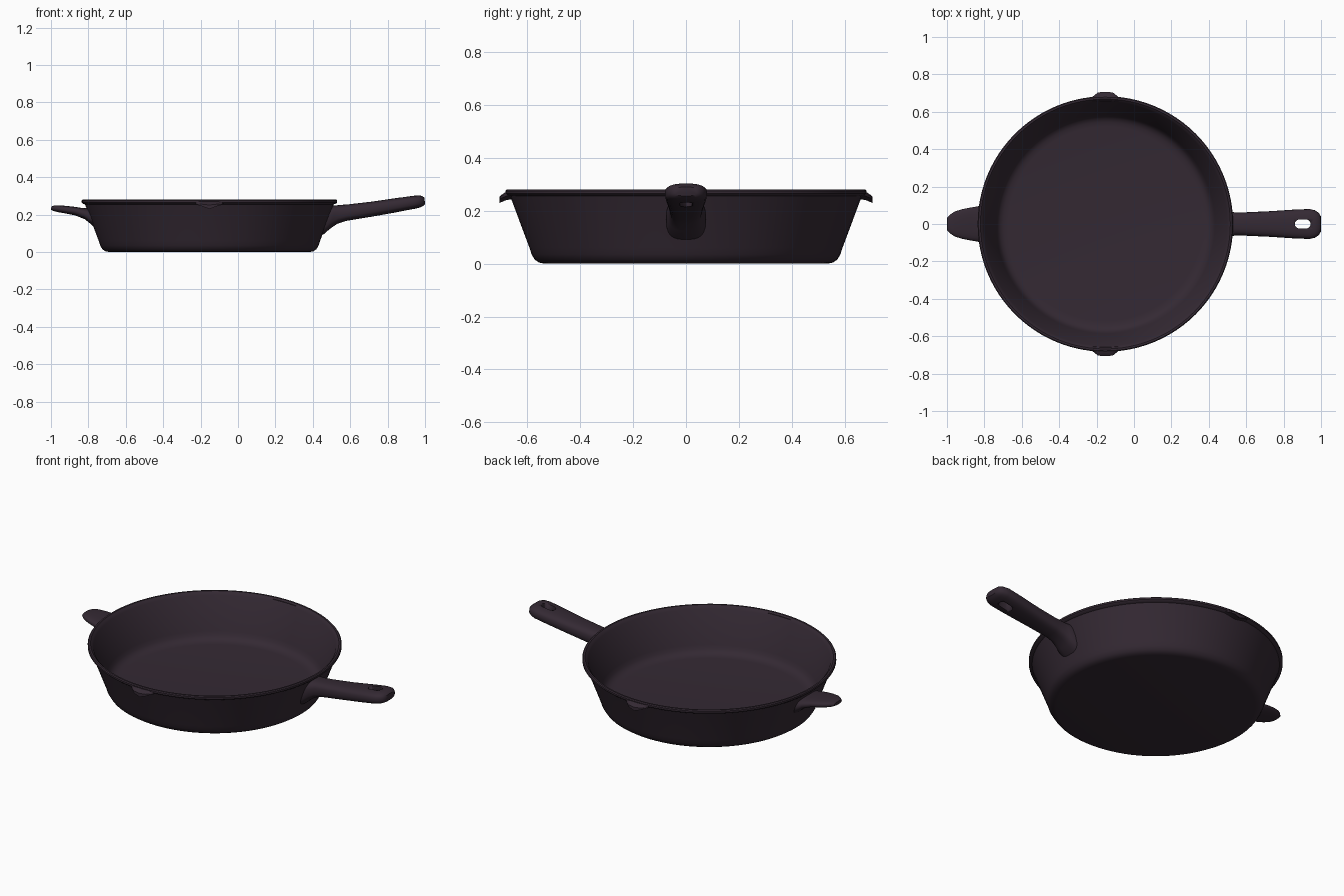
import bpy, bmesh
from math import sin, cos, pi, radians, copysign

cube = bpy.data.objects.get("Cube")
if cube:
    bpy.data.objects.remove(cube, do_unlink=True)

PAN_X = -0.153

# Cast iron colour
iron = bpy.data.materials.new("dark cast iron")
iron.use_nodes = True
colour = (0.034, 0.022, 0.033, 1)
iron.diffuse_color = colour
bsdf = next(n for n in iron.node_tree.nodes if n.type == 'BSDF_PRINCIPLED')
bsdf.inputs["Base Color"].default_value = colour
bsdf.inputs["Roughness"].default_value = 0.6


def finish(bm, name, angle=40):
    bmesh.ops.recalc_face_normals(bm, faces=bm.faces)
    mesh = bpy.data.meshes.new(name)
    bm.to_mesh(mesh)
    bm.free()
    mesh.materials.append(iron)
    ob = bpy.data.objects.new(name, mesh)
    bpy.context.collection.objects.link(ob)
    bpy.ops.object.select_all(action='DESELECT')
    ob.select_set(True)
    bpy.context.view_layer.objects.active = ob
    bpy.ops.object.shade_smooth_by_angle(angle=radians(angle))
    return ob


def bridge(bm, rings):
    for a, b in zip(rings, rings[1:]):
        for i in range(len(a)):
            j = (i + 1) % len(a)
            bm.faces.new((a[i], a[j], b[j], b[i]))
    bm.faces.new(rings[0])
    bm.faces.new(rings[-1])


def lathe(name, profile, sides=96):
    bm = bmesh.new()
    rings = [[bm.verts.new((PAN_X + r * cos(2 * pi * i / sides), r * sin(2 * pi * i / sides), z))
              for i in range(sides)] for r, z in profile]
    bridge(bm, rings)
    return finish(bm, name)


def loft(name, sections, sides=24, power=0.7):
    """Rounded sections: bottom x, bottom z, top x, top z, half width."""
    bm = bmesh.new()
    rings = []
    for xb, zb, xt, zt, w in sections:
        ring = []
        for i in range(sides):
            c, s = cos(2 * pi * i / sides), sin(2 * pi * i / sides)
            c, s = (copysign(abs(v) ** power, v) for v in (c, s))
            t = (s + 1) / 2
            ring.append(bm.verts.new((xb + (xt - xb) * t, w * c, zb + (zt - zb) * t)))
        rings.append(ring)
    bridge(bm, rings)
    return finish(bm, name)


# Pan body: outside, rim bead, inside and cooking floor
lathe("pan_body", [
    (0.535, 0), (0.555, 0.004), (0.572, 0.015), (0.584, 0.035), (0.592, 0.06),
    (0.665, 0.255), (0.677, 0.259), (0.683, 0.265), (0.683, 0.275), (0.678, 0.28),
    (0.668, 0.28), (0.66, 0.272), (0.652, 0.262), (0.586, 0.08), (0.577, 0.058),
    (0.564, 0.043), (0.545, 0.034), (0.52, 0.031)])

# Long handle with a flared root
handle = loft("long_handle", [
    (0.438, 0.085, 0.505, 0.25, 0.075), (0.458, 0.095, 0.515, 0.25, 0.074),
    (0.49, 0.123, 0.53, 0.25, 0.067), (0.53, 0.151, 0.55, 0.252, 0.062),
    (0.58, 0.167, 0.59, 0.255, 0.062), (0.72, 0.19, 0.72, 0.27, 0.068),
    (0.86, 0.215, 0.855, 0.29, 0.077), (0.945, 0.231, 0.935, 0.301, 0.08),
    (0.972, 0.238, 0.965, 0.303, 0.073), (0.99, 0.246, 0.985, 0.3, 0.06),
    (1.0, 0.256, 0.997, 0.29, 0.042)])

# Slotted hanging hole
bm = bmesh.new()
rings = [[bm.verts.new((0.902 + copysign(0.018, cos(a)) + 0.024 * cos(a), 0.024 * sin(a), z))
          for a in [2 * pi * (i + 0.5) / 24 for i in range(24)]] for z in (0.1, 0.4)]
bridge(bm, rings)
cutter = finish(bm, "hole_cutter")
cutter.hide_render = True
bpy.context.view_layer.objects.active = handle
cut = handle.modifiers.new("hanging_hole", 'BOOLEAN')
cut.operation = 'DIFFERENCE'
cut.solver = 'EXACT'
cut.object = cutter
bpy.ops.object.modifier_apply(modifier=cut.name)
bpy.data.objects.remove(cutter, do_unlink=True)

# Short helper handle opposite
loft("helper_handle", [
    (-0.765, 0.13, -0.803, 0.235, 0.1), (-0.785, 0.148, -0.812, 0.235, 0.1),
    (-0.82, 0.176, -0.835, 0.236, 0.096), (-0.87, 0.196, -0.875, 0.242, 0.088),
    (-0.92, 0.206, -0.92, 0.247, 0.079), (-0.96, 0.213, -0.96, 0.25, 0.066),
    (-0.985, 0.219, -0.983, 0.249, 0.05), (-1.0, 0.226, -0.998, 0.243, 0.034)])

# Pouring spouts: thin drooping lips on both sides
for side, name in ((-1, "front_spout"), (1, "back_spout")):
    bm = bmesh.new()
    rings = []
    for i in range(13):
        u = i / 6 - 1
        x = 0.075 * u
        bulge = min(1, 1.6 * (1 - abs(u) ** 1.5))
        rim = (0.683 ** 2 - x * x) ** 0.5
        out = rim - 0.006 + 0.028 * bulge
        drop = 0.028 * (1 - abs(u))
        section = [(rim - 0.025, 0.272), (rim - 0.002, 0.272), (out, 0.26 - 0.3 * drop),
                   (out, 0.258 - drop), (rim - 0.005, 0.258 - 0.6 * drop),
                   (rim - 0.025, 0.254 - 0.4 * drop)]
        rings.append([bm.verts.new((PAN_X + x, side * y, z)) for y, z in section])
    bridge(bm, rings)
    finish(bm, name)
